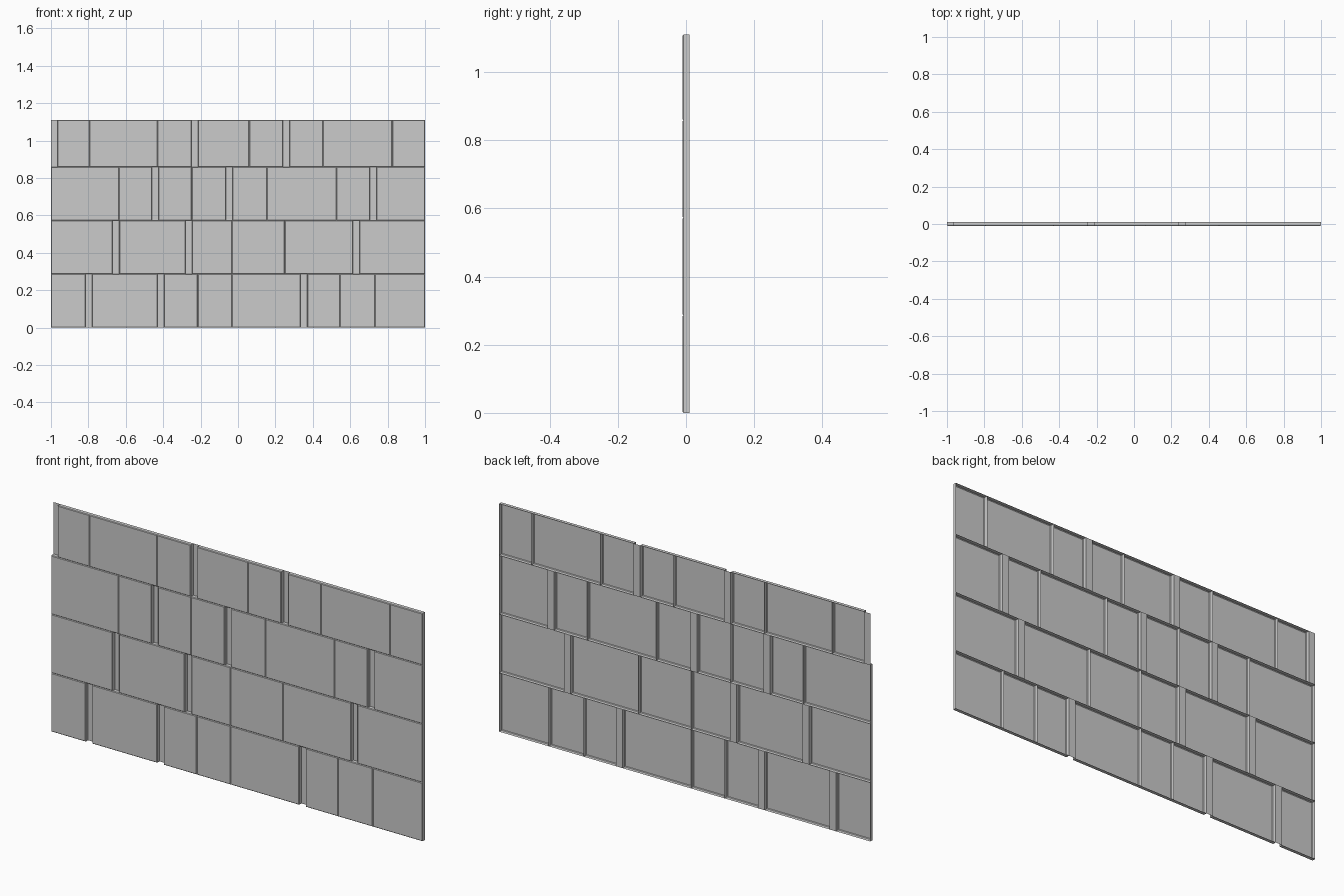
import bpy, bmesh

if "Cube" in bpy.data.objects:
    bpy.data.objects.remove(bpy.data.objects["Cube"])

FRONT, BACK, BEVEL = -0.01, 0.01, 0.003
GAP = 0.035

# Each row: bottom, top, plain joints, left edges of recessed gaps
ROWS = [
    (0.0, 0.286, [-0.215, -0.033, 0.545, 0.733], [-0.815, -0.43, 0.335]),
    (0.286, 0.572, [-0.033, 0.25], [-0.67, -0.28, 0.615]),
    (0.572, 0.858, [-0.637, -0.247, 0.155, 0.527], [-0.46, -0.065, 0.705]),
    (0.858, 1.11, [-0.793, -0.43, 0.06, 0.455, 0.825], [-1.0, -0.248, 0.24]),
]


def ring(bm, x0, x1, z0, z1, y, inset=0.0):
    return [bm.verts.new((x, y, z)) for x, z in (
        (x0 + inset, z0 + inset), (x1 - inset, z0 + inset),
        (x1 - inset, z1 - inset), (x0 + inset, z1 - inset))]


def add_shingle(bm, x0, x1, z0, z1):
    """Open-backed tray with a chamfered front edge."""
    rings = [ring(bm, x0, x1, z0, z1, BACK),
             ring(bm, x0, x1, z0, z1, FRONT + BEVEL),
             ring(bm, x0, x1, z0, z1, FRONT, BEVEL)]
    for a, b in zip(rings, rings[1:]):
        for i in range(4):
            j = (i + 1) % 4
            bm.faces.new((a[i], a[j], b[j], b[i]))
    bm.faces.new(rings[-1])


def add_gap(bm, x0, x1, z0, z1):
    """Flat recessed strip between shingles."""
    bm.faces.new(ring(bm, x0, x1, z0, z1, BACK))


def finish(bm, name):
    mesh = bpy.data.meshes.new(name)
    bm.to_mesh(mesh)
    bm.free()
    obj = bpy.data.objects.new(name, mesh)
    bpy.context.collection.objects.link(obj)


for n, (z0, z1, joints, gaps) in enumerate(ROWS, 1):
    shingles, strips = bmesh.new(), bmesh.new()
    breaks = sorted([(j, j) for j in joints] + [(g, g + GAP) for g in gaps])
    left = -1.0
    for a, b in breaks + [(1.0, 1.0)]:
        if a - left > 0.001:
            add_shingle(shingles, left, a, z0, z1)
        if b > a:
            add_gap(strips, a, b, z0, z1)
        left = b
    finish(shingles, f"shingle_row_{n}")
    finish(strips, f"gap_strips_{n}")
